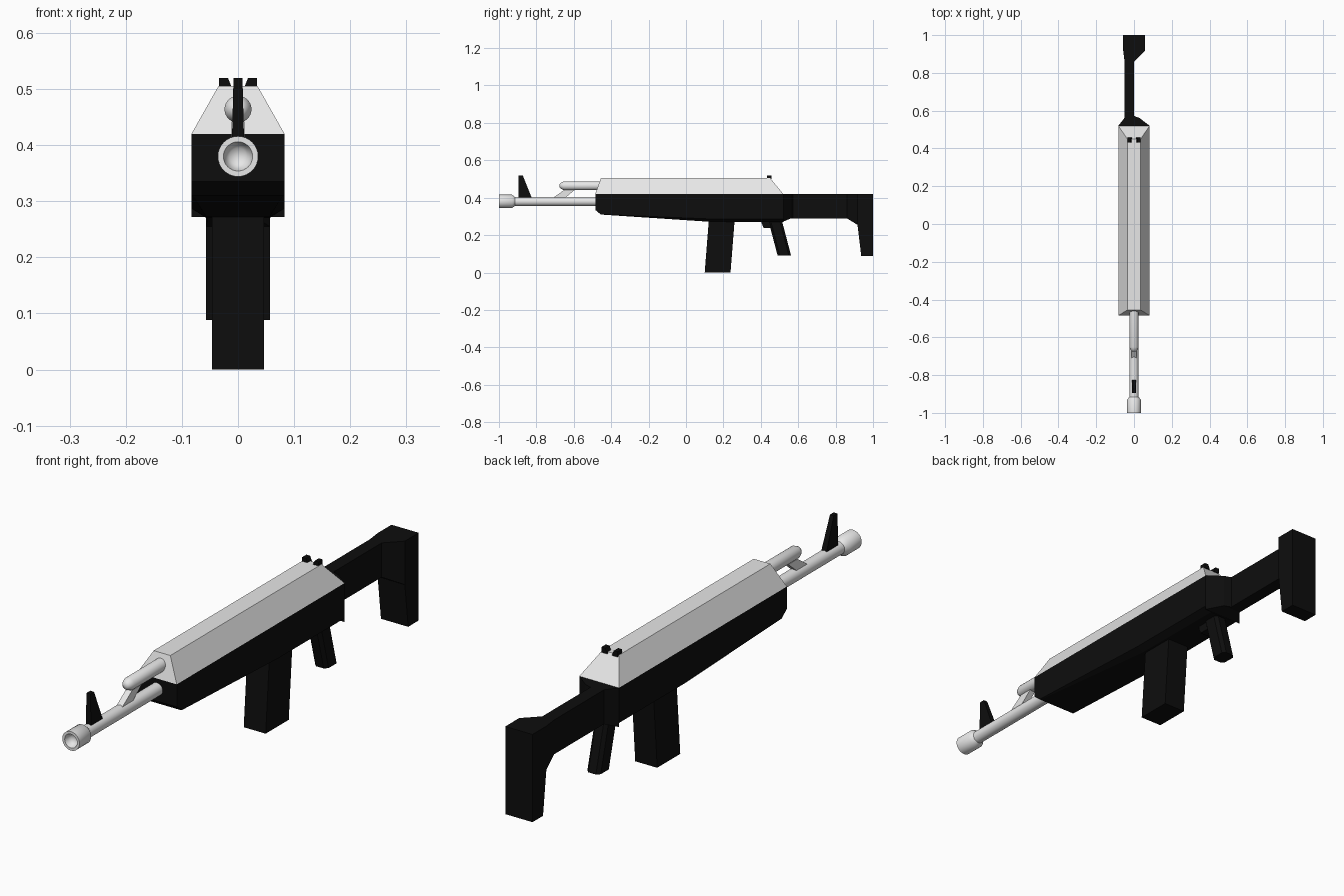
import bpy
import bmesh
import math

if "Cube" in bpy.data.objects:
    bpy.data.objects.remove(bpy.data.objects["Cube"], do_unlink=True)


def material(name, value):
    mat = bpy.data.materials.new(name)
    mat.use_nodes = True
    colour = (value, value, value, 1)
    mat.diffuse_color = colour
    mat.node_tree.nodes["Principled BSDF"].inputs["Base Color"].default_value = colour
    return mat


BLACK = material("matte black", 0.004)
GREY = material("light grey", 0.8)


def loft(name, rings, mat, cap=True, smooth=False):
    """Skin a list of equal-length point rings into a closed part."""
    bm = bmesh.new()
    rows = [[bm.verts.new(p) for p in ring] for ring in rings]
    n = len(rows[0])
    for a, b in zip(rows, rows[1:]):
        for i in range(n):
            j = (i + 1) % n
            bm.faces.new((a[i], a[j], b[j], b[i]))
    if cap:
        bm.faces.new(rows[0])
        bm.faces.new(rows[-1])
    bmesh.ops.remove_doubles(bm, verts=bm.verts, dist=1e-5)
    bmesh.ops.recalc_face_normals(bm, faces=bm.faces)
    mesh = bpy.data.meshes.new(name)
    bm.to_mesh(mesh)
    bm.free()
    mesh.materials.append(mat)
    obj = bpy.data.objects.new(name, mesh)
    bpy.context.collection.objects.link(obj)
    if smooth:
        bpy.ops.object.select_all(action="DESELECT")
        obj.select_set(True)
        bpy.context.view_layer.objects.active = obj
        bpy.ops.object.shade_smooth_by_angle(angle=math.radians(40))
    return obj


def side_plate(name, profile, half, mat):
    """Extrude a (y, z) side profile across the width."""
    return loft(name, [[(x, y, z) for y, z in profile] for x in (-half, half)], mat)


def tube(name, z, profile, mat, sides=32):
    """Revolve (y, radius) pairs about a lengthwise axis at height z."""
    angles = [2 * math.pi * i / sides for i in range(sides)]
    rings = [[(r * math.cos(a), y, z + r * math.sin(a)) for a in angles]
             for y, r in profile]
    return loft(name, rings, mat, cap=False, smooth=True)


def rect(half, y0, y1, z):
    return [(-half, y0, z), (half, y0, z), (half, y1, z), (-half, y1, z)]


# Upper cover: tapered roof
loft("upper_cover", [rect(0.083, -0.485, 0.52, 0.42),
                     rect(0.035, -0.455, 0.45, 0.505)], GREY)


# Lower receiver: sections along the length (y, side bottom, floor, floor half width)
def receiver_ring(y, side, floor, half):
    return [(-0.083, y, 0.42), (-0.083, y, side), (-half, y, floor),
            (half, y, floor), (0.083, y, side), (0.083, y, 0.42)]


loft("lower_receiver", [receiver_ring(*s) for s in (
    (-0.485, 0.336, 0.335, 0.08), (-0.455, 0.311, 0.31, 0.08),
    (0.12, 0.287, 0.272, 0.056), (0.52, 0.287, 0.27, 0.056))], BLACK)


# Stock: receiver collar, offset arm and flare (y, left edge, right edge, bottom)
def stock_ring(y, x0, x1, bottom):
    return [(x0, y, 0.42), (x0, y, bottom), (x1, y, bottom), (x1, y, 0.42)]


loft("stock_arm", [stock_ring(*s) for s in (
    (0.52, -0.083, 0.083, 0.272), (0.562, -0.05, 0.028, 0.29),
    (0.572, -0.05, 0.0, 0.29), (0.86, -0.05, 0.0, 0.29),
    (0.917, -0.057, 0.057, 0.255))], BLACK)
side_plate("butt_plate", [(0.917, 0.42), (0.917, 0.255), (0.937, 0.088),
                          (1, 0.088), (1, 0.42)], 0.057, BLACK)

# Magazine
loft("magazine", [rect(0.046, 0.10, 0.238, 0),
                  rect(0.046, 0.122, 0.26, 0.28)], BLACK)


# Pistol grip with chamfered corners, and trigger block
def grip_ring(y0, y1, z, half=0.028, cut=0.012):
    return [(-half + cut, y0, z), (half - cut, y0, z), (half, y0 + cut, z),
            (half, y1 - cut, z), (half - cut, y1, z), (-half + cut, y1, z),
            (-half, y1 - cut, z), (-half, y0 + cut, z)]


loft("pistol_grip", [grip_ring(0.49, 0.562, 0.09),
                     grip_ring(0.44, 0.512, 0.28)], BLACK)
side_plate("trigger_block", [(0.405, 0.28), (0.405, 0.262), (0.415, 0.238),
                             (0.455, 0.238), (0.47, 0.28)], 0.02, BLACK)

# Barrel with hollow flared muzzle
tube("barrel", 0.38, [(-0.96, 0), (-0.96, 0.024), (-0.47, 0.024), (-0.47, 0)], GREY)
tube("muzzle", 0.38, [(-0.972, 0), (-0.976, 0.015), (-0.985, 0.022), (-1, 0.026),
                      (-1, 0.036), (-0.93, 0.036), (-0.915, 0.024),
                      (-0.915, 0)], GREY)

# Gas tube with rounded nose, and slanted gas block
tube("gas_tube", 0.464, [(-0.676, 0), (-0.675, 0.009), (-0.668, 0.017),
                         (-0.652, 0.024), (-0.44, 0.024), (-0.44, 0)], GREY)
side_plate("gas_block", [(-0.71, 0.4), (-0.65, 0.442), (-0.595, 0.442),
                         (-0.645, 0.4)], 0.012, GREY)

# Front sight blade
loft("front_sight", [rect(0.011, -0.895, -0.825, 0.4),
                     rect(0.008, -0.895, -0.873, 0.52)], BLACK)

# Rear sight: pair of notched posts
for label, s in (("left", 1), ("right", -1)):
    loft("rear_sight_" + label, [
        [(s * 0.034, y, 0.5), (s * 0.01, y, 0.5),
         (s * 0.018, y, 0.52), (s * 0.034, y, 0.52)]
        for y in (0.432, 0.458)], BLACK)
